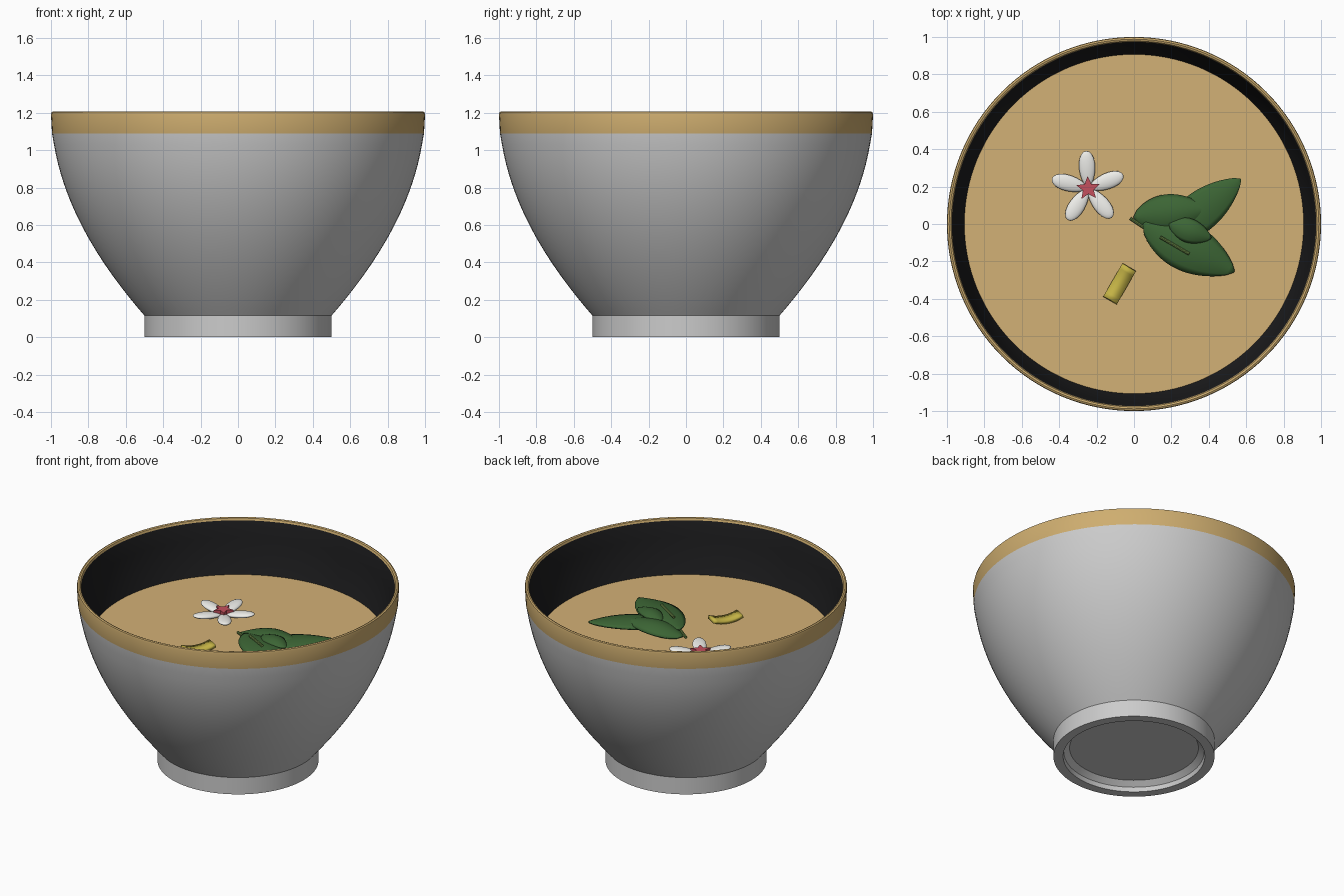
import bpy, math
from mathutils import Vector
from math import sin, cos, pi

if "Cube" in bpy.data.objects:
    bpy.data.objects.remove(bpy.data.objects["Cube"])


def material(name, r, g, b):
    m = bpy.data.materials.new(name)
    m.diffuse_color = (r, g, b, 1)
    m.use_nodes = True
    m.node_tree.nodes["Principled BSDF"].inputs["Base Color"].default_value = m.diffuse_color
    return m


gold = material("gold", 0.62, 0.42, 0.16)
black = material("black", 0.012, 0.012, 0.013)
broth = material("broth", 0.65, 0.44, 0.18)
white = material("white", 0.85, 0.85, 0.82)
red = material("red", 0.55, 0.08, 0.11)
green = material("green", 0.045, 0.13, 0.035)
stem_green = material("stem_green", 0.16, 0.27, 0.07)
yellow = material("yellow", 0.55, 0.45, 0.06)


def add(name, verts, faces, mats=(), angle=35):
    me = bpy.data.meshes.new(name)
    me.from_pydata([tuple(v) for v in verts], [], faces)
    ob = bpy.data.objects.new(name, me)
    bpy.context.collection.objects.link(ob)
    for m in mats:
        me.materials.append(m)
    bpy.ops.object.select_all(action='DESELECT')
    ob.select_set(True)
    bpy.context.view_layer.objects.active = ob
    bpy.ops.object.shade_smooth_by_angle(angle=math.radians(angle))
    return ob


def lathe(name, profile, mats=(), n=128):
    """Revolve (r, z) points about z; a first or last radius of 0 is not needed."""
    verts = [(r * cos(2 * pi * i / n), r * sin(2 * pi * i / n), z)
             for r, z in profile for i in range(n)]
    faces = [(j * n + i, j * n + (i + 1) % n, (j + 1) * n + (i + 1) % n, (j + 1) * n + i)
             for j in range(len(profile) - 1) for i in range(n)]
    last = (len(profile) - 1) * n
    faces += [tuple(range(n))[::-1], tuple(range(last, last + n))]
    return add(name, verts, faces, mats)


def wall(t):
    p = [(0.5, 0.115), (0.73, 0.38), (0.985, 0.75), (1.0, 1.19)]
    w = [(1 - t) ** 3, 3 * t * (1 - t) ** 2, 3 * t * t * (1 - t), t ** 3]
    return tuple(sum(a * q[k] for a, q in zip(w, p)) for k in (0, 1))


# bowl: outer wall, gold band and lip, black inner wall
outer = [wall(i / 24) for i in range(23)] + [(0.9945, 1.09), (1.0, 1.19)]
lip = [(0.997, 1.203), (0.988, 1.207), (0.978, 1.203), (0.973, 1.19)]
inner = [(r - 0.032, z) for r, z in (wall(i / 24) for i in range(22, 2, -1))]
outer = [p for p in outer if p[1] <= 1.05] + outer[-2:]
prof = outer + lip + inner
bowl = lathe("bowl", prof, [material("grey", 0.6, 0.6, 0.6), gold, black])
bowl.data.materials[0] = None
for f in bowl.data.polygons:
    j = f.index // 128
    if j >= len(prof) - 1:
        f.material_index = 0 if f.center.z < 0.12 else 2
    elif j >= len(outer) + len(lip) - 1:
        f.material_index = 2
    elif j >= len(outer) - 2:
        f.material_index = 1

# foot ring with recessed underside
lathe("foot", [(0.4, 0.06), (0.435, 0.03), (0.44, 0.0), (0.5, 0.0), (0.5, 0.115)])

# liquid surface
n = 128
add("broth_surface", [(0.907 * cos(2 * pi * i / n), 0.907 * sin(2 * pi * i / n), 0.85)
                      for i in range(n)], [tuple(range(n))], [broth])


def grid_faces(nu, nv):
    return [(i * nv + j, (i + 1) * nv + j, (i + 1) * nv + j + 1, i * nv + j + 1)
            for i in range(nu - 1) for j in range(nv - 1)]


def leaf(name, base, tip, half, arch, droop, thick=0.012):
    """Arched leaf blade: round base, pointed tip, edges drooping from the midrib."""
    base, tip = Vector(base), Vector(tip)
    d = tip - base
    side = Vector((-d.y, d.x, 0)).normalized()
    nu, nv = 19, 9
    verts = []
    for i in range(nu):
        t = i / (nu - 1)
        w = half * max(sin(pi * t ** 0.9), 0.004) ** 0.72
        for j in range(nv):
            s = 2 * j / (nv - 1) - 1
            v = base + d * t + side * w * s
            v.z += arch * sin(pi * t) - droop * s * s * w / half
            verts.append(v)
    ob = add(name, verts, grid_faces(nu, nv), [green])
    m = ob.modifiers.new("thickness", 'SOLIDIFY')
    m.thickness = thick
    m.offset = 0


# sprig of leaves
leaf("leaf_right", (0.16, -0.09, 0.87), (0.57, 0.24, 0.885), 0.105, 0.02, 0.02)
leaf("leaf_left", (0.0, 0.035, 0.86), (0.39, 0.08, 0.89), 0.10, 0.04, 0.035)
leaf("leaf_front", (0.05, 0.0, 0.88), (0.535, -0.255, 0.87), 0.128, 0.04, 0.03)
leaf("leaf_small", (0.19, 0.0, 0.905), (0.41, -0.075, 0.905), 0.062, 0.03, 0.02)


def stem(name, a, b, r=0.009):
    a, b = Vector(a), Vector(b)
    bpy.ops.mesh.primitive_cylinder_add(vertices=10, radius=r, depth=(b - a).length,
                                        location=(a + b) / 2)
    ob = bpy.context.object
    ob.name = name
    ob.rotation_euler = (b - a).to_track_quat('Z', 'Y').to_euler()
    ob.data.materials.append(stem_green)
    bpy.ops.object.shade_smooth_by_angle()


stem("stem_back", (-0.02, 0.03, 0.86), (0.07, -0.03, 0.87))
stem("stem_front", (0.14, -0.07, 0.917), (0.295, -0.16, 0.925))

# flower: five petals with raised tips around a red star
fc = Vector((-0.245, 0.19, 0.868))
for k in range(5):
    a = math.radians(93 + 72 * k)
    bpy.ops.mesh.primitive_uv_sphere_add(segments=20, ring_count=12, radius=1,
                                         location=fc + Vector((0.105 * cos(a), 0.105 * sin(a), 0.006)),
                                         rotation=(0, -0.1, a))
    petal = bpy.context.object
    petal.name = f"petal_{k + 1}"
    for v in petal.data.vertices:
        x = v.co.x
        v.co = (x * 0.097, v.co.y * 0.043 * (1 + 0.15 * x), v.co.z * 0.018)
    petal.data.materials.append(white)
    bpy.ops.object.shade_smooth()

star = []
for z in (0.87, 0.9):
    for k in range(10):
        a, r = math.radians(93 + 36 * k), (0.03 if k % 2 else 0.066)
        star.append(fc + Vector((r * cos(a), r * sin(a), z - fc.z)))
add("flower_centre", star, [tuple(range(10))[::-1], tuple(range(10, 20))] +
    [(k, (k + 1) % 10, 10 + (k + 1) % 10, 10 + k) for k in range(10)], [red])

# curved strip of peel, ends bent up
axis, across = Vector((0.5, 0.866, 0)), Vector((0.866, -0.5, 0))
pv = [Vector((-0.077, -0.32, 0.864 + 0.02 * (u / 4) ** 2)) + axis * 0.1 * u / 4 + across * 0.042 * s
      for u in range(-4, 5) for s in (-1, 1)]
peel = add("peel", pv, grid_faces(9, 2), [yellow])
sm = peel.modifiers.new("thickness", 'SOLIDIFY')
sm.thickness = 0.022
sm.offset = 0
